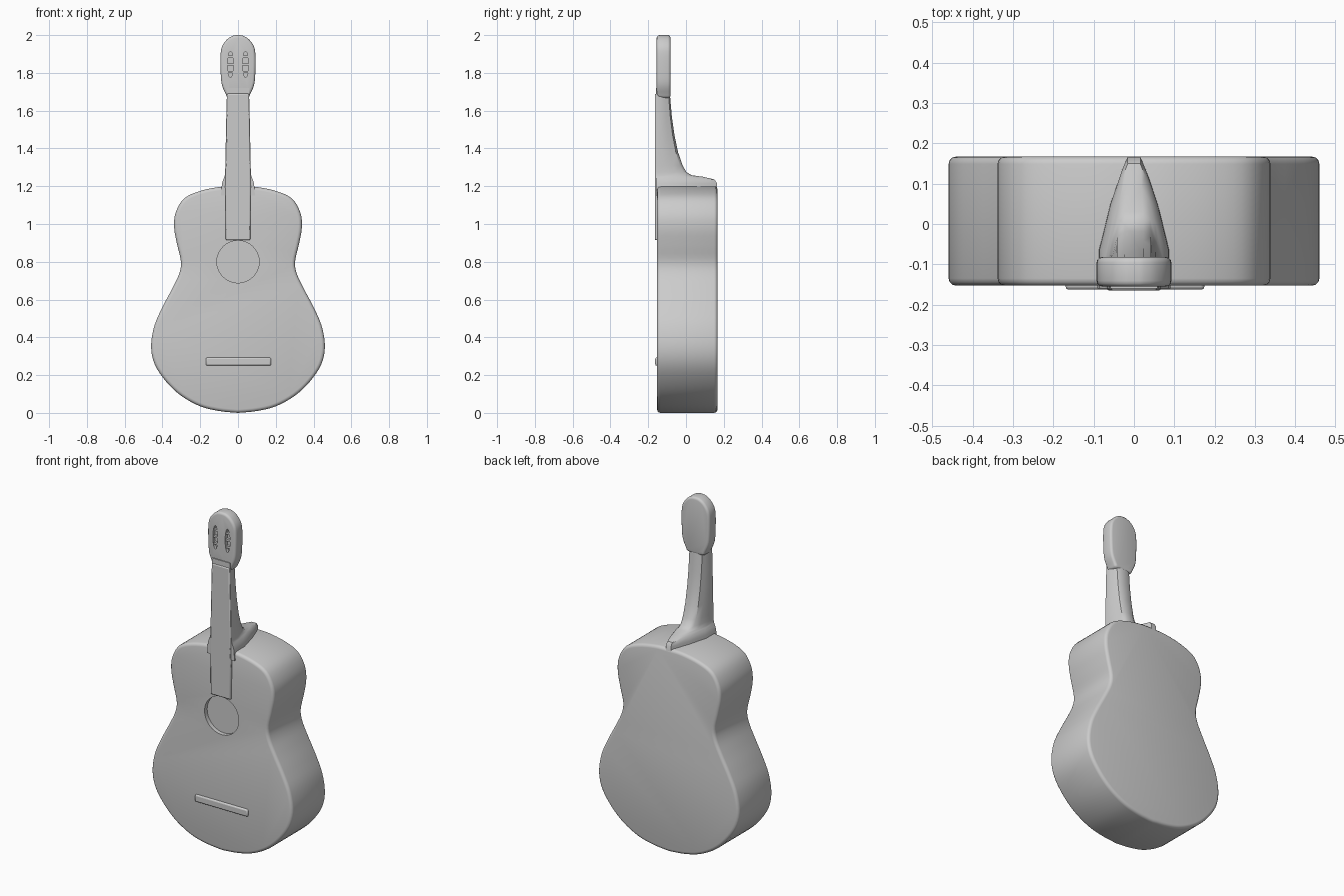
import bpy, bmesh, math
from mathutils import Vector

cube = bpy.data.objects.get("Cube")
if cube:
    bpy.data.objects.remove(cube, do_unlink=True)

grey = bpy.data.materials.new("plain grey")
grey.use_nodes = True
COLOUR = (0.6, 0.6, 0.6, 1)
grey.diffuse_color = COLOUR
shader = grey.node_tree.nodes["Principled BSDF"]
shader.inputs["Base Color"].default_value = COLOUR
shader.inputs["Roughness"].default_value = 0.8


def smooth_curve(pts, steps=4):
    """Resample points with a Catmull-Rom spline."""
    p = [Vector(q) for q in pts]
    p = [2 * p[0] - p[1]] + p + [2 * p[-1] - p[-2]]
    out = []
    for a, b, c, d in zip(p, p[1:], p[2:], p[3:]):
        for i in range(steps):
            t = i / steps
            out.append(0.5 * (2 * b + (c - a) * t + (2 * a - 5 * b + 4 * c - d) * t * t
                              + (3 * b - a - 3 * c + d) * t ** 3))
    return out + [p[-2]]


def mirrored(half):
    """Close a right-hand outline, whose ends lie on the centre line."""
    return half + [Vector((-q.x, q.y)) for q in reversed(half[1:-1])]


def finish(name, bm):
    bmesh.ops.recalc_face_normals(bm, faces=bm.faces)
    mesh = bpy.data.meshes.new(name)
    bm.to_mesh(mesh)
    bm.free()
    mesh.materials.append(grey)
    obj = bpy.data.objects.new(name, mesh)
    bpy.context.collection.objects.link(obj)
    return obj


def prism(name, outline, y0, y1):
    """Extrude an (x, z) outline from y0 to y1."""
    bm = bmesh.new()
    face = bm.faces.new([bm.verts.new((q[0], y0, q[1])) for q in outline])
    ext = bmesh.ops.extrude_face_region(bm, geom=[face])
    verts = [v for v in ext["geom"] if isinstance(v, bmesh.types.BMVert)]
    bmesh.ops.translate(bm, verts=verts, vec=(0, y1 - y0, 0))
    return finish(name, bm)


def bevel(obj, width, segments=3):
    mod = obj.modifiers.new("Rounded edges", "BEVEL")
    mod.width, mod.segments = width, segments
    mod.limit_method, mod.angle_limit = "ANGLE", math.radians(50)
    mod.use_clamp_overlap = False


def cut(obj, cutter):
    mod = obj.modifiers.new("Recess", "BOOLEAN")
    mod.operation, mod.solver, mod.object = "DIFFERENCE", "EXACT", cutter
    cutter.hide_render = True


def bake(obj):
    """Apply the modifiers and remove the cutters."""
    cutters = [m.object for m in obj.modifiers if m.type == "BOOLEAN"]
    deps = bpy.context.evaluated_depsgraph_get()
    mesh = bpy.data.meshes.new_from_object(obj.evaluated_get(deps))
    obj.modifiers.clear()
    obj.data = mesh
    for c in cutters:
        bpy.data.objects.remove(c, do_unlink=True)


def circle(cx, cz, rx, rz, n=32):
    return [(cx + rx * math.cos(math.tau * i / n), cz + rz * math.sin(math.tau * i / n))
            for i in range(n)]


def box(x0, x1, z0, z1):
    return [(x0, z0), (x1, z0), (x1, z1), (x0, z1)]


# Body with waist and shallow sound hole
body_half = smooth_curve([
    (0, 0), (.1, .01), (.2, .035), (.3, .09), (.38, .165), (.44, .255), (.46, .35),
    (.443, .46), (.4, .56), (.35, .655), (.312, .735), (.302, .8), (.322, .89),
    (.338, .98), (.33, 1.06), (.285, 1.135), (.2, 1.175), (.09, 1.197), (0, 1.2)])
body = prism("body", mirrored(body_half), -.153, .167)
bevel(body, .018)
cut(body, prism("sound_hole_cutter", circle(0, .8, .112, .112), -.25, -.128))
bake(body)

# Bridge
bridge = prism("bridge", box(-.17, .175, .25, .293), -.163, -.14)
bevel(bridge, .008, 2)

# Fingerboard laid over the neck and upper body
fingerboard = prism("fingerboard", [(-.065, .915), (.065, .915), (.068, 1.2),
                                    (.058, 1.69), (-.058, 1.69), (-.068, 1.2)],
                    -.165, -.14)
bevel(fingerboard, .006, 2)

# Neck and heel: rounded sections of (height, back y, front half width, back half width)
sections = [
    (1.15, .166, .09, .03), (1.215, .165, .085, .03), (1.236, .15, .078, .028),
    (1.25, .09, .072, .034), (1.258, .03, .07, .04), (1.275, .002, .068, .042),
    (1.31, -.018, .067, .042), (1.38, -.042, .066, .042), (1.47, -.061, .064, .042),
    (1.57, -.075, .062, .042), (1.72, -.088, .058, .042)]
bm = bmesh.new()
rings = []
for z, back, wf, wb in sections:
    depth = back + .16
    half = [(wf, -.16), (wf, -.16 + .3 * depth), ((wf + wb) / 2, -.16 + .65 * depth),
            (wb, -.16 + .9 * depth), (wb * .55, back)]
    ring = half + [(-x, y) for x, y in reversed(half)]
    rings.append([bm.verts.new((x, y, z)) for x, y in ring])
for low, high in zip(rings, rings[1:]):
    for i in range(len(low)):
        j = (i + 1) % len(low)
        bm.faces.new((low[i], low[j], high[j], high[i]))
bm.faces.new(rings[0])
bm.faces.new(rings[-1])
neck = finish("neck", bm)

# Headstock with two string slots
head_half = smooth_curve([
    (0, 1.665), (.05, 1.668), (.066, 1.69), (.086, 1.74), (.092, 1.81), (.092, 1.9),
    (.082, 1.945), (.055, 1.98), (.025, 1.997), (0, 2)])
headstock = prism("headstock", mirrored(head_half), -.155, -.082)
bevel(headstock, .014)
for side in (-1, 1):
    cut(headstock, prism("slot_cutter", circle(side * .04, 1.845, .016, .07, 16), -.25, -.135))
bake(headstock)

# Tuning rollers crossing the slots
for side in (-1, 1):
    for k in range(3):
        z = 1.805 + .04 * k
        roller = prism("tuning_roller", box(side * .04 - .02, side * .04 + .02, z - .006, z + .006),
                       -.15, -.13)

# Soft shading with crisp edges
bpy.ops.object.select_all(action="DESELECT")
for obj in (body, bridge, fingerboard, neck, headstock):
    obj.select_set(True)
    bpy.context.view_layer.objects.active = obj
bpy.ops.object.shade_smooth_by_angle(angle=math.radians(35))
